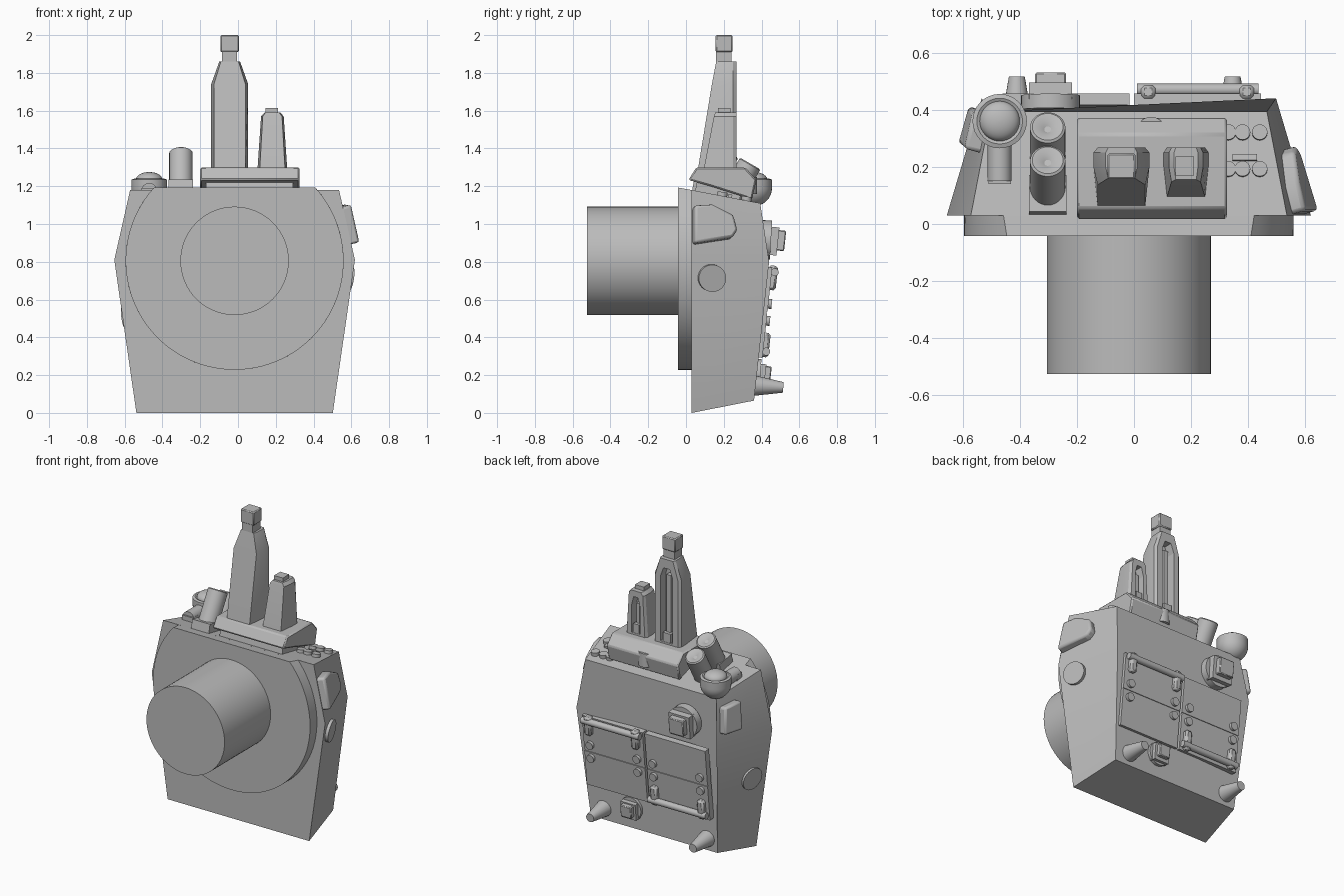
import bpy, bmesh, math
from mathutils import Matrix, Vector

old = bpy.data.objects.get("Cube")
if old:
    bpy.data.objects.remove(old)

grey = bpy.data.materials.new("plain grey")
grey.use_nodes = True
grey.diffuse_color = (0.5, 0.5, 0.5, 1)
grey.node_tree.nodes["Principled BSDF"].inputs["Base Color"].default_value = grey.diffuse_color

CX = -0.018                      # symmetry line of the body
TILT = Matrix.Rotation(-0.108, 3, 'X')   # lean of the back wall
TOP = Matrix.Rotation(-0.19, 3, 'X')     # lean of the roof


def finish(name, bm, bevel=0, segments=1):
    bmesh.ops.recalc_face_normals(bm, faces=bm.faces)
    me = bpy.data.meshes.new(name)
    bm.to_mesh(me)
    bm.free()
    me.materials.append(grey)
    ob = bpy.data.objects.new(name, me)
    bpy.context.collection.objects.link(ob)
    if bevel:
        mod = ob.modifiers.new("bevel", 'BEVEL')
        mod.width, mod.segments = bevel, segments
    return ob


def loft(name, rings, **kw):
    bm = bmesh.new()
    vs = [[bm.verts.new(p) for p in r] for r in rings]
    n = len(vs[0])
    for a, b in zip(vs, vs[1:]):
        for i in range(n):
            bm.faces.new((a[i], a[(i + 1) % n], b[(i + 1) % n], b[i]))
    bm.faces.new(vs[0])
    bm.faces.new(vs[-1])
    return finish(name, bm, **kw)


def box(name, centre, size, rot=Matrix.Identity(3), **kw):
    bm = bmesh.new()
    mat = Matrix.Translation(centre) @ rot.to_4x4() @ Matrix.Diagonal((*size, 1))
    bmesh.ops.create_cube(bm, size=1, matrix=mat)
    return finish(name, bm, **kw)


def lathe(name, origin, axis, profile, sides=32):
    """Turn (radius, distance) pairs about an axis."""
    q = Vector(axis).to_track_quat('Z', 'Y')
    rings = [[Vector(origin) + q @ Vector((r * math.cos(t), r * math.sin(t), h))
              for t in (math.tau * i / sides for i in range(sides))] for r, h in profile]
    return loft(name, rings)


def rod(name, a, b, r, r2=None, sides=32):
    d = Vector(b) - Vector(a)
    return lathe(name, a, d, [(r, 0), (r if r2 is None else r2, d.length)], sides)


def back_y(z):
    return 0.36 + 0.109 * (z - 0.065)


def roof_z(y):
    return 1.18 - 0.19 * (y - 0.03)


# Main housing
def outline(y, half_bottom, half_mid, half_top, zb, zm, zt):
    half = [(half_bottom, zb), (half_mid, zm), (half_top, zt)]
    return [(CX + h, y[i], z) for i, (h, z) in enumerate(half)] + \
           [(CX - h, y[2 - i], z) for i, (h, z) in enumerate(half[::-1])]


loft("housing", [outline((0.03, 0.03, 0.03), 0.52, 0.637, 0.553, 0, 0.81, 1.18),
                 outline((0.36, 0.44, 0.393), 0.465, 0.515, 0.483, 0.065, 0.8, 1.11)])


# Front disc with its top cut flat, and the barrel
def cut_circle(y, top):
    a = math.asin((top - 0.805) / 0.577)
    steps = 72
    sweep = math.pi + 2 * a
    angles = [math.pi - a + sweep * i / steps for i in range(steps + 1)]
    return [(CX + 0.577 * math.cos(t), y, 0.805 + 0.577 * math.sin(t)) for t in angles]


loft("front_disc", [cut_circle(-0.042, 1.193), cut_circle(0.035, 1.179)])
rod("barrel", (CX, -0.525, 0.805), (CX, 0, 0.805), 0.287, sides=64)

# Tower base on the roof
profile = [(0.013, 1.233), (0.055, 1.3), (0.315, 1.298), (0.373, 1.235), (0.35, 1.13), (0.13, 1.2)]
loft("tower_base", [[(x, y, z) for y, z in profile] for x in (-0.2, 0.325)], bevel=0.008)
box("tower_plinth", (0.06, 0.17, 1.17), (0.46, 0.24, 0.1), TOP)
rod("base_bump", (0.06, 0.325, 1.16), (0.06, 0.325, 1.25), 0.05)


# Towers, each with a slotted back and a post in the slot
def tower(name, cx, levels, slot_half, slot_z):
    rings = []
    for half, front, z in levels:
        side = half * 0.85
        pts = [(side, front), (half, 0.2), (half, 0.25), (side, 0.267)]
        rings.append([(cx + x, y, z) for x, y in pts] + [(cx - x, y, z) for x, y in pts[::-1]])
    body = loft(name, rings)
    z0, z1 = slot_z
    arch = [(-1, z0), (1, z0), (1, z1 - 0.06), (0.5, z1), (-0.5, z1), (-1, z1 - 0.06)]
    cutter = loft(name + "_slot_cutter",
                  [[(cx + s * slot_half, y, z) for s, z in arch] for y in (0.21, 0.4)])
    cutter.hide_render = True
    cutter.hide_set(True)
    mod = body.modifiers.new("slot", 'BOOLEAN')
    mod.operation, mod.object, mod.solver = 'DIFFERENCE', cutter, 'EXACT'
    box(name + "_post", (cx, 0.22, (z0 + z1) / 2 - 0.02), (slot_half * 0.7, 0.05, z1 - z0 - 0.06))
    box(name + "_foot", (cx, 0.235, z0 + 0.02), (slot_half * 1.3, 0.06, 0.08))


tower("tall_tower", -0.044, [(0.098, 0.06, 1.27), (0.098, 0.137, 1.74), (0.055, 0.16, 1.86)],
      0.045, (1.31, 1.8))
tower("short_tower", 0.182, [(0.08, 0.09, 1.27), (0.06, 0.148, 1.57), (0.042, 0.155, 1.59)],
      0.032, (1.31, 1.55))
box("tall_tower_neck", (-0.044, 0.2, 1.88), (0.08, 0.08, 0.08))
box("tall_tower_cap", (-0.044, 0.202, 1.955), (0.098, 0.09, 0.09), bevel=0.006)
box("short_tower_cap", (0.178, 0.203, 1.6), (0.065, 0.065, 0.03))

# Pair of tilted tubes with dished ends
for i, (y, z) in enumerate([(0.22, 1.375), (0.337, 1.315)]):
    lathe("tube_%d" % i, (-0.302, y, z), (0, 0.5, 0.866),
          [(0.062, -0.26), (0.062, 0), (0.054, 0.006), (0.03, 0), (0.012, -0.012)])
box("tube_mount", (-0.302, 0.1, 1.185), (0.13, 0.13, 0.08), TOP)

# Bowl with a shallow dome, and the pipe feeding it
bowl = [(0.095 * math.cos(t), 0.095 * math.sin(t)) for t in (-1.5 + 0.15 * i for i in range(11))]
dome = [(0.07 * math.cos(t), 0.045 + 0.04 * math.sin(t)) for t in (0.19 * i for i in range(9))]
lathe("bowl", (-0.47, 0.36, 1.19), (0, 0, 1), bowl + [(0.095, 0.045), (0.08, 0.05)] + dome)
rod("bowl_pipe", (-0.47, 0.15, 1.175), (-0.47, 0.34, 1.175), 0.042)
box("pipe_end", (-0.47, 0.165, 1.16), (0.08, 0.05, 0.06))

# Studs and bar on the roof
for x in (0.33, 0.38, 0.44):
    for y in (0.19, 0.318):
        z = roof_z(y)
        rod("roof_stud", (x, y, z - 0.01), (x, y + 0.004, z + 0.02), 0.027, sides=20)
box("roof_bar", (0.388, 0.232, roof_z(0.232)), (0.085, 0.022, 0.03), TOP)


# Side pads and round caps, laid on the slanted side walls
def wall_half(y, z):
    if z > 0.81:
        return 0.637 - 0.23 * (z - 0.81) - (0.31 - 0.3 * (z - 0.81)) * (y - 0.03)
    return 0.52 + 0.144 * z - (0.17 + 0.17 * z) * (y - 0.03)


def on_wall(name, side, pts, depth, up, bevel):
    n = Vector((1, 0.28, up)).normalized()
    rings = []
    for d in (-0.03, depth):
        ring = [Vector((wall_half(y, z), y, z)) + n * d for y, z in pts]
        rings.append([(CX + side * p.x, p.y, p.z) for p in ring])
    loft(name, rings, bevel=bevel, segments=2)


def round_cap(name, side, cy, cz):
    on_wall(name, side, [(cy + 0.072 * math.cos(t), cz + 0.072 * math.sin(t))
                         for t in (math.tau * i / 32 for i in range(32))], 0.02, -0.14, 0)


on_wall("left_pad", 1, [(0.035, 1.09), (0.13, 1.095), (0.24, 1.04), (0.262, 0.96),
                        (0.235, 0.92), (0.035, 0.89)], 0.05, 0.23, 0.014)
on_wall("right_pad", -1, [(0.25, 1.06), (0.38, 1.05), (0.4, 0.88), (0.27, 0.88)],
        0.05, 0.23, 0.014)
round_cap("left_round_cap", 1, 0.135, 0.715)
round_cap("right_round_cap", -1, 0.15, 0.51)


# Back hatches with studs, a split line and one handle each
def hatch(name, x0, x1, handle_z, bracket_z):
    cx, w = (x0 + x1) / 2, x1 - x0
    for z, h in ((0.655, 0.235), (0.41, 0.235)):
        box(name + "_panel", (cx, back_y(z), z), (w, 0.04, h), TILT)
    box(name + "_split_strip", (cx, back_y(0.533), 0.533), (w, 0.03, 0.02), TILT)
    for x in (x0 + 0.05, x1 - 0.05):
        for z in (0.49, 0.58):
            y = back_y(z)
            rod(name + "_stud", (x, y, z), (x, y + 0.038, z - 0.004), 0.026, sides=20)
        y = back_y(bracket_z)
        box(name + "_bracket", (x, y + 0.025, bracket_z), (0.05, 0.05, 0.13), TILT, bevel=0.012)
    y = back_y(handle_z) + 0.036
    rod(name + "_handle", (x0 + 0.01, y, handle_z), (x1 - 0.01, y, handle_z), 0.021, sides=20)


hatch("left_hatch", 0.0, 0.445, 0.745, 0.715)
hatch("right_hatch", -0.46, -0.015, 0.325, 0.36)


# Back hubs: disc with a stepped block
def hub(name, x, y, z, r, reach):
    rod(name + "_disc", (x, y - 0.03, z + 0.003), (x, y + 0.02, z), r)
    box(name + "_block", (x, y + reach * 0.3, z - 0.005), (r * 1.45, reach * 0.6, r * 1.45), TILT)
    box(name + "_tip", (x, y + reach * 0.5, z), (r * 1.05, reach, r * 1.05), TILT, bevel=0.005)


hub("upper_hub", -0.292, 0.43, 0.915, 0.103, 0.095)
hub("lower_hub", 0.13, 0.375, 0.21, 0.075, 0.075)

# Cone feet at the bottom of the back
for x in (0.345, -0.41):
    rod("back_cone", (x, 0.35, 0.145), (x, 0.515, 0.135), 0.056, 0.028, sides=24)

# Smooth the round parts while keeping edges sharp
bpy.ops.object.select_all(action='DESELECT')
for ob in bpy.context.scene.objects:
    if ob.type == 'MESH' and not ob.hide_render:
        ob.select_set(True)
        bpy.context.view_layer.objects.active = ob
bpy.ops.object.shade_smooth_by_angle(angle=math.radians(30))
